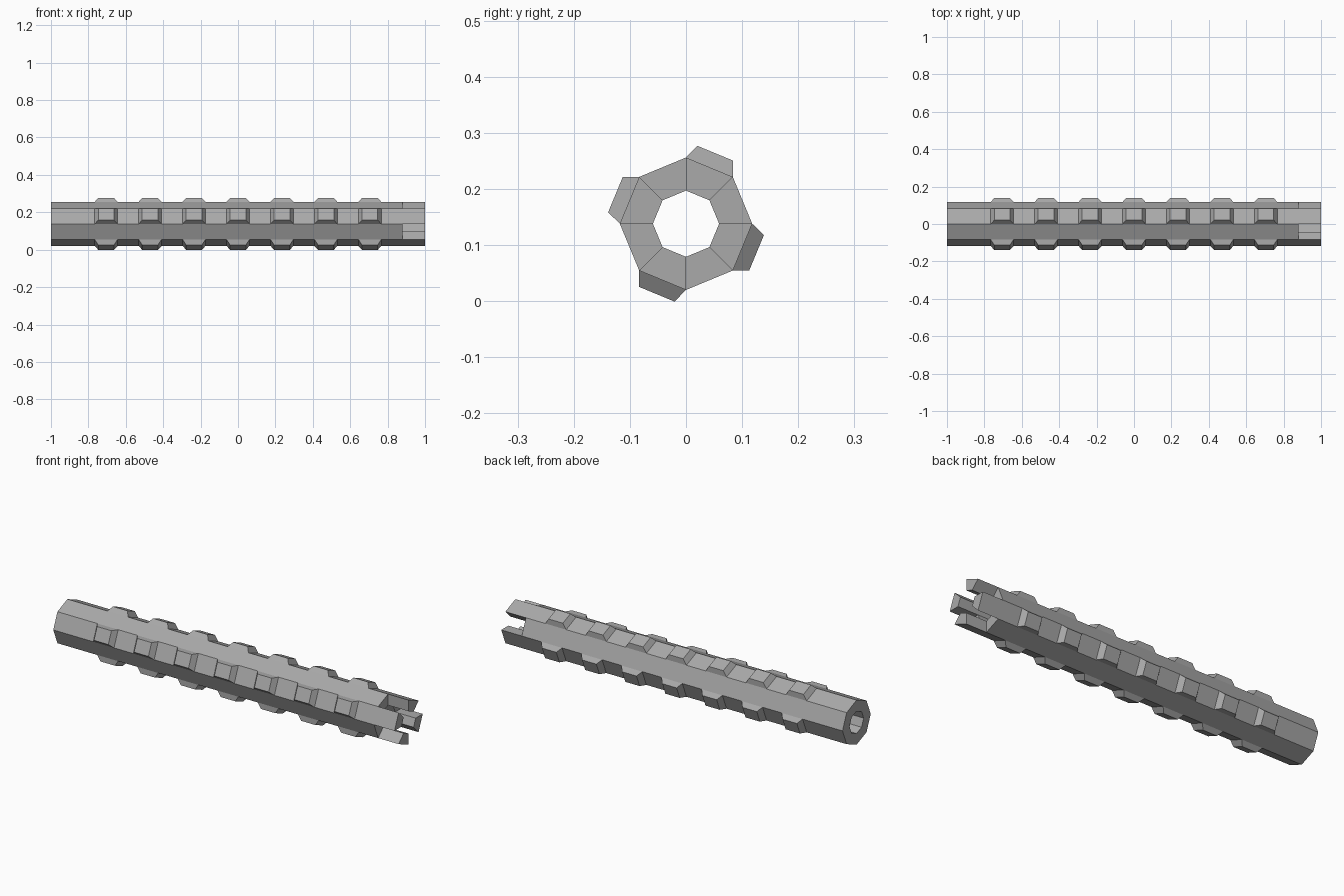
import bpy, bmesh, math
from mathutils import Vector

if "Cube" in bpy.data.objects:
    bpy.data.objects.remove(bpy.data.objects["Cube"])

AXIS_Z = 0.138          # height of the tube axis
OUTER, INNER = 0.118, 0.059
SHOULDER = 0.88         # where the end prongs begin

steel = bpy.data.materials.new("grey steel")
steel.diffuse_color = (0.40, 0.40, 0.40, 1)
steel.use_nodes = True
steel.node_tree.nodes["Principled BSDF"].inputs["Base Color"].default_value = steel.diffuse_color


def ring_point(x, radius, k):
    a = math.radians(45 * k)
    return Vector((x, radius * math.cos(a), AXIS_Z + radius * math.sin(a)))


def finish(bm, name):
    bmesh.ops.remove_doubles(bm, verts=bm.verts, dist=1e-5)
    bmesh.ops.recalc_face_normals(bm, faces=bm.faces)
    mesh = bpy.data.meshes.new(name)
    bm.to_mesh(mesh)
    bm.free()
    mesh.materials.append(steel)
    obj = bpy.data.objects.new(name, mesh)
    bpy.context.collection.objects.link(obj)
    return obj


def sector(bm, k, x0, x1, start_cap, end_cap, sides):
    """One eighth of the octagonal tube wall between x0 and x1."""
    a, b, c, d = [[bm.verts.new(ring_point(x, r, j)) for r, j in
                   ((OUTER, k), (OUTER, k + 1), (INNER, k + 1), (INNER, k))]
                  for x in (x0, x1)][0:2][0] + []
    e, f, g, h = [bm.verts.new(ring_point(x1, r, j)) for r, j in
                  ((OUTER, k), (OUTER, k + 1), (INNER, k + 1), (INNER, k))]
    faces = [(a, b, f, e), (d, c, g, h)]
    faces += [(a, b, c, d)] if start_cap else []
    faces += [(e, f, g, h)] if end_cap else []
    faces += [(a, d, h, e), (b, c, g, f)] if sides else []
    for face in faces:
        bm.faces.new(face)
    loose = [v for v in bm.verts if not v.link_faces]
    bmesh.ops.delete(bm, geom=loose, context='VERTS')


# Hollow octagonal tube with four interlocking prongs at the right end
bm = bmesh.new()
for k in range(8):
    prong = k % 2 == 1
    sector(bm, k, -1, SHOULDER, True, not prong, False)
    if prong:
        sector(bm, k, SHOULDER, 1, False, True, True)
finish(bm, "tube_with_prongs")

# Four rows of seven bevelled grip blocks on alternate flats
for k in (1, 3, 5, 7):
    bm = bmesh.new()
    mid = math.radians(45 * k + 22.5)
    normal = Vector((0, math.cos(mid), math.sin(mid)))
    tangent = Vector((0, -math.sin(mid), math.cos(mid)))
    for i in range(-3, 4):
        cx = 0.235 * i
        base, top = [], []
        for s, j in ((-1, k), (1, k), (1, k + 1), (-1, k + 1)):
            inward = tangent if j == k else -tangent
            base.append(bm.verts.new(ring_point(cx + s * 0.061, OUTER, j)))
            top.append(bm.verts.new(ring_point(cx + s * 0.042, OUTER, j)
                                    + normal * 0.027 + inward * 0.011))
        bm.faces.new(base)
        bm.faces.new(top)
        for n in range(4):
            m = (n + 1) % 4
            bm.faces.new((base[n], base[m], top[m], top[n]))
    finish(bm, "grip_block_row_%d" % ((k + 1) // 2))
